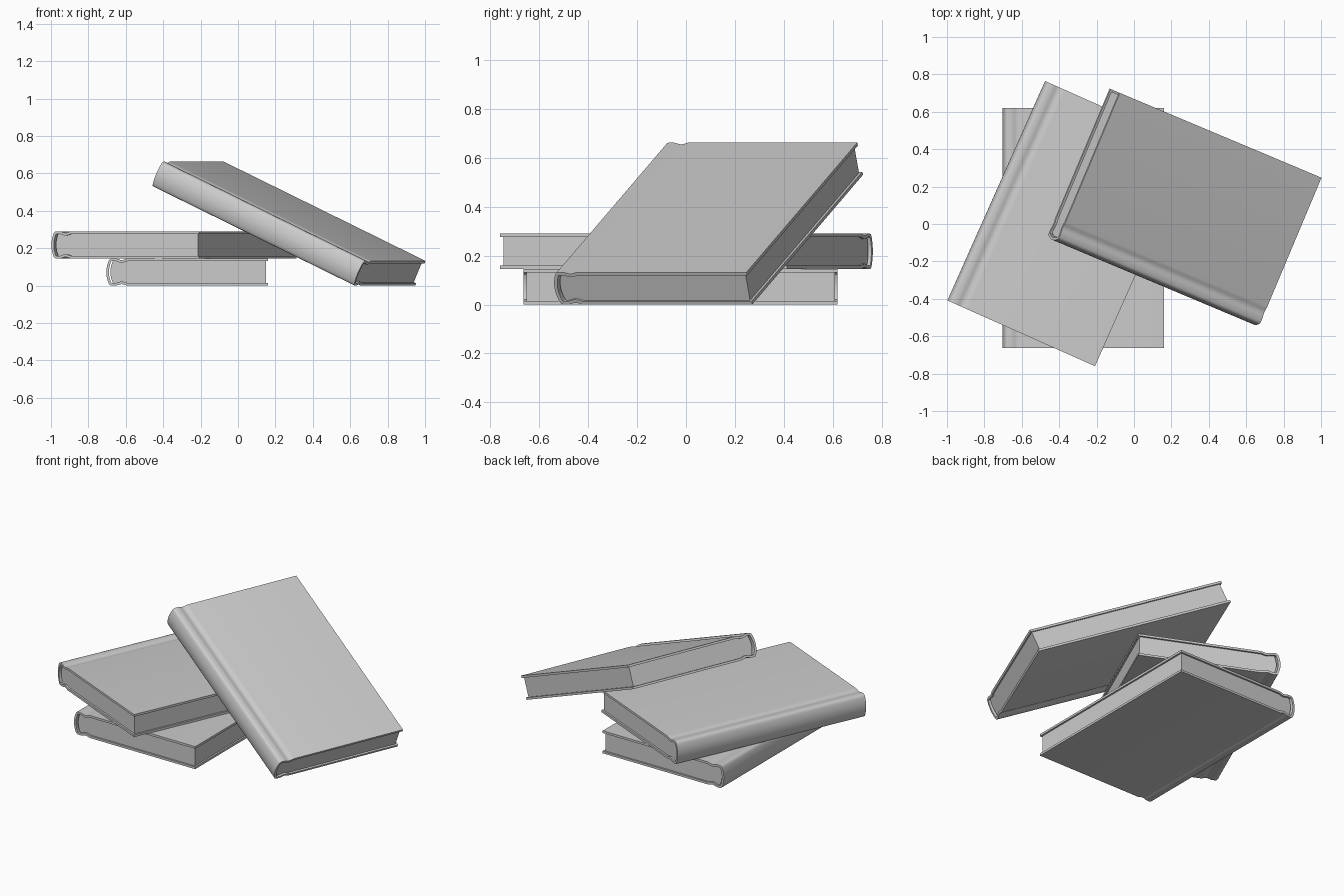
import bpy, bmesh, math
from mathutils import Matrix, Vector

if "Cube" in bpy.data.objects:
    bpy.data.objects.remove(bpy.data.objects["Cube"])

W, L, T = 0.432, 0.642, 0.145   # half width, half length, full thickness
BOARD = 0.014                   # cover board thickness
MARGIN = 0.011                  # how far pages sit inside the cover


def cover_profile():
    """Outer C-shaped outline: top fore edge, hinge groove, rounded spine, bottom fore edge."""
    h = T / 2
    top = [(W, h), (-0.315, h)]
    # hinge groove
    for i in range(1, 8):
        a = i / 8
        top.append((-0.315 - 0.07 * a, h - 0.008 * math.sin(math.pi * a) ** 2))
    # shoulder into the gently bulging spine
    top += [(-0.385, h), (-0.402, h), (-0.412, h - 0.0025), (-0.418, h - 0.009)]
    for i in range(1, 6):
        z = (h - 0.009) * (1 - i / 6)
        top.append((-W + 0.014 * (z / (h - 0.009)) ** 2, z))
    return top + [(-W, 0)] + [(x, -z) for x, z in reversed(top)]


def inset(points, d):
    """Offset an open outline towards the inside of the book."""
    result = []
    for i, p in enumerate(points):
        a = Vector(points[max(i - 1, 0)])
        b = Vector(points[min(i + 1, len(points) - 1)])
        t = (b - a).normalized()
        result.append((p[0] - t.y * d, p[1] + t.x * d))
    return result


def finish(bm, name, matrix):
    bmesh.ops.recalc_face_normals(bm, faces=bm.faces)
    mesh = bpy.data.meshes.new(name)
    bm.to_mesh(mesh)
    bm.free()
    ob = bpy.data.objects.new(name, mesh)
    bpy.context.collection.objects.link(ob)
    ob.matrix_world = matrix
    bpy.ops.object.select_all(action='DESELECT')
    ob.select_set(True)
    bpy.context.view_layer.objects.active = ob
    bpy.ops.object.shade_smooth_by_angle(angle=math.radians(35))
    return ob


def extrude_along_length(bm, half):
    faces = list(bm.faces)
    geo = bmesh.ops.extrude_face_region(bm, geom=faces, use_keep_orig=True)
    verts = [v for v in geo['geom'] if isinstance(v, bmesh.types.BMVert)]
    bmesh.ops.translate(bm, verts=verts, vec=(0, 2 * half, 0))


def book(name, matrix):
    outer = cover_profile()
    inner = inset(outer, BOARD)

    # hard cover: strip of quads between outer and inner outline, extruded
    bm = bmesh.new()
    vo = [bm.verts.new((x, -L, z)) for x, z in outer]
    vi = [bm.verts.new((x, -L, z)) for x, z in inner]
    for i in range(len(outer) - 1):
        bm.faces.new((vo[i], vo[i + 1], vi[i + 1], vi[i]))
    extrude_along_length(bm, L)
    finish(bm, name + "_cover", matrix)

    # page block: follows the inside of the cover, with a small gap at the spine
    bm = bmesh.new()
    half = L - MARGIN
    pts = []
    for x, z in inner:
        if x > W - 0.05:
            x = W - MARGIN
        elif x < -0.385:
            x += 0.008
        pts.append((x, z))
    bm.faces.new([bm.verts.new((x, -half, z)) for x, z in pts])
    extrude_along_length(bm, half)
    finish(bm, name + "_pages", matrix)


def place(x, y, z, yaw, tilt=0):
    """Put the centre of the book's underside at x, y, z."""
    return (Matrix.Translation((x, y, z))
            @ Matrix.Rotation(math.radians(yaw), 4, 'Z')
            @ Matrix.Rotation(math.radians(tilt), 4, 'X')
            @ Matrix.Translation((0, 0, T / 2)))


# two stacked books and one leaning on them
book("bottom_book", place(-0.272, -0.022, 0, 0))
book("middle_book", place(-0.342, 0.002, T, -24))
book("leaning_book", place(0.241, 0.099, L * math.sin(math.radians(24.4)), 67.2, 24.4))
